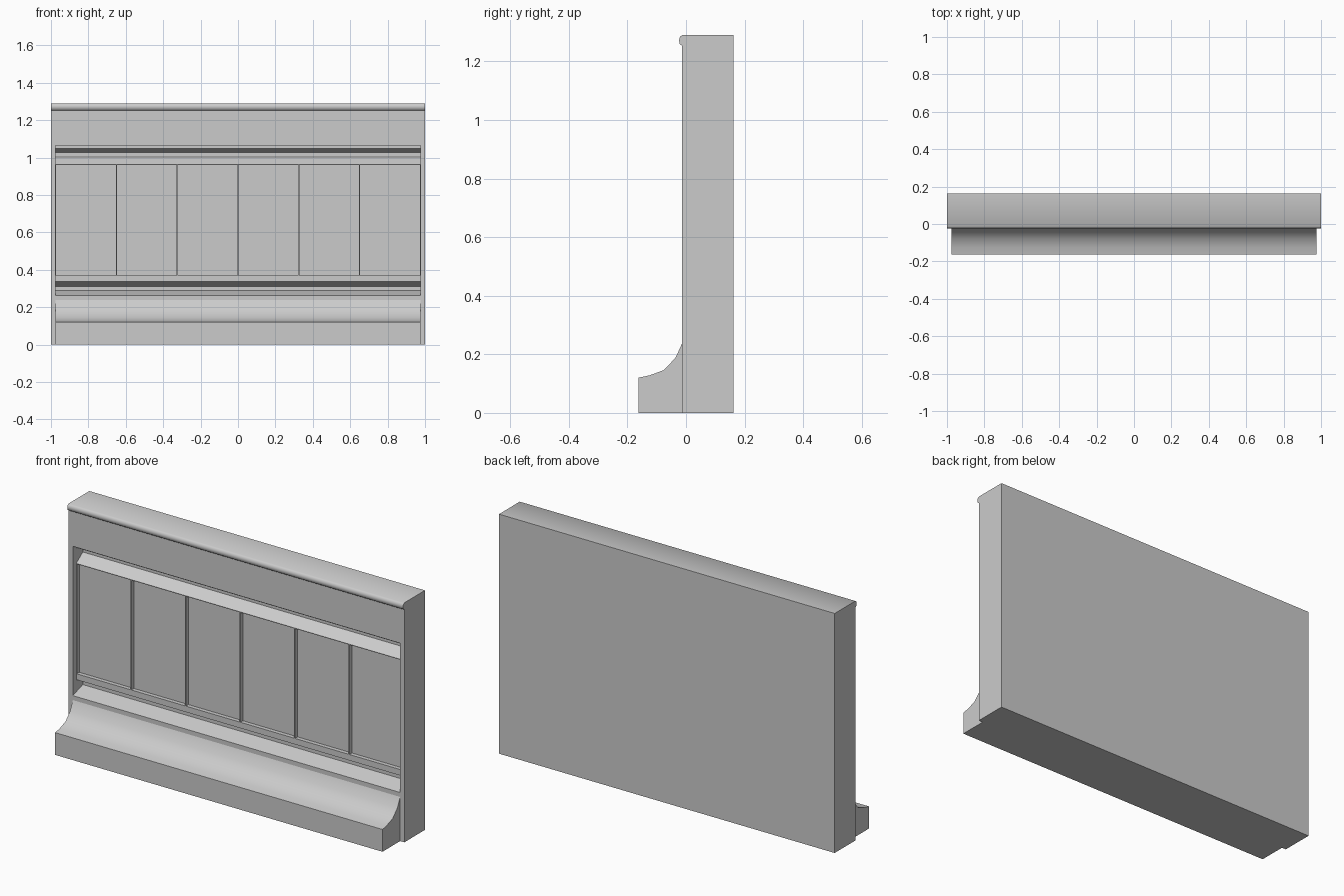
import bpy, bmesh, math

if "Cube" in bpy.data.objects:
    bpy.data.objects.remove(bpy.data.objects["Cube"])


def add_object(name, bm):
    bmesh.ops.recalc_face_normals(bm, faces=bm.faces)
    mesh = bpy.data.meshes.new(name)
    bm.to_mesh(mesh)
    bm.free()
    obj = bpy.data.objects.new(name, mesh)
    bpy.context.collection.objects.link(obj)
    return obj


def add_prism(bm, profile, x0, x1):
    """Extrude a closed (y, z) profile from x0 to x1."""
    face = bm.faces.new([bm.verts.new((x0, y, z)) for y, z in profile])
    ext = bmesh.ops.extrude_face_region(bm, geom=[face])
    verts = [v for v in ext["geom"] if isinstance(v, bmesh.types.BMVert)]
    bmesh.ops.translate(bm, verts=verts, vec=(x1 - x0, 0, 0))


def prism(name, profile, x0, x1):
    bm = bmesh.new()
    add_prism(bm, profile, x0, x1)
    return add_object(name, bm)


def cut(target, cutter):
    cutter.hide_render = True
    cutter.hide_viewport = True
    mod = target.modifiers.new(cutter.name, 'BOOLEAN')
    mod.operation = 'DIFFERENCE'
    mod.solver = 'EXACT'
    mod.object = cutter


def smooth(obj, angle):
    bpy.ops.object.select_all(action='DESELECT')
    obj.select_set(True)
    bpy.context.view_layer.objects.active = obj
    bpy.ops.object.shade_smooth_by_angle(angle=math.radians(angle))


FRONT, BACK, TOP = -0.013, 0.163, 1.29
INNER = 0.975      # half width of base and recess
PANEL = 0.016      # front plane of the panel frame

# wall slab with a rounded bead along the top front edge
wall = prism("wall", [(BACK, 0), (BACK, TOP), (FRONT, TOP), (-0.021, 1.284),
                      (-0.024, 1.272), (-0.021, 1.259), (FRONT, 1.253),
                      (FRONT, 0)], -1, 1)

# recess with a sloped groove above and below the panel band
recess = prism("recess_cutter", [
    (-0.1, 1.066), (PANEL, 1.066), (PANEL, 1.048), (0.072, 1.027),
    (0.072, 1.003), (PANEL, 0.963), (PANEL, 0.337), (0.072, 0.311),
    (0.072, 0.289), (FRONT, 0.262), (-0.1, 0.262)], -INNER, INNER)

# six shallow panels separated by thin fins
bm = bmesh.new()
pitch, gap = 2 * INNER / 6, 0.003
for i in range(6):
    x = -INNER + i * pitch
    add_prism(bm, [(-0.05, 0.369), (0.038, 0.369), (0.038, 0.960),
                   (-0.05, 0.960)], x + gap, x + pitch - gap)
panels = add_object("panel_cutter", bm)

smooth(wall, 50)
cut(wall, recess)
cut(wall, panels)

# projecting base with a concave top
base = prism("base_cove", [(FRONT, 0), (-0.163, 0), (-0.163, 0.12),
                           (-0.125, 0.128), (-0.076, 0.146),
                           (-0.036, 0.188), (FRONT, 0.238)], -INNER, INNER)
smooth(base, 40)
